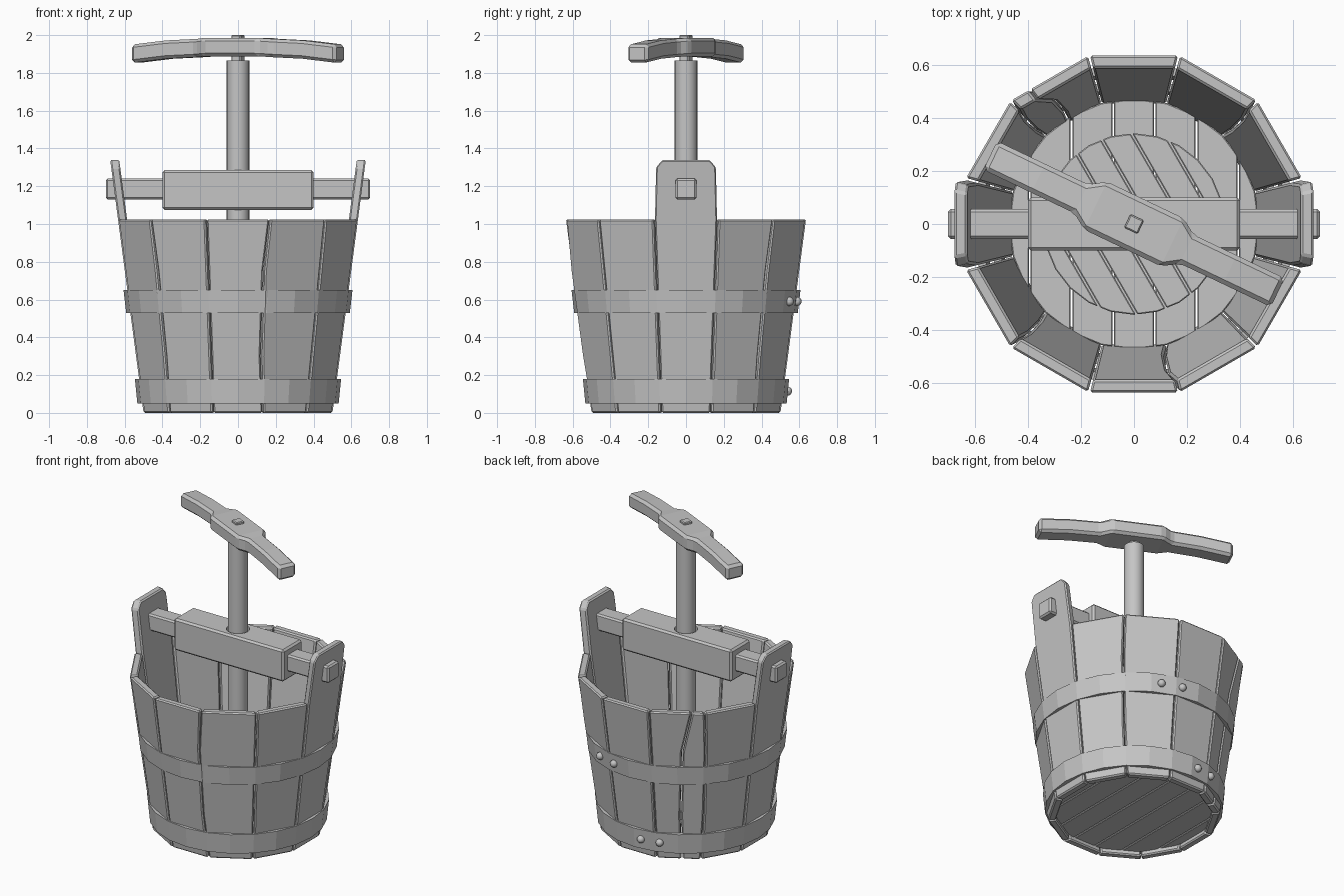
import bpy, bmesh, math
from mathutils import Vector, Matrix

if "Cube" in bpy.data.objects:
    bpy.data.objects.remove(bpy.data.objects["Cube"], do_unlink=True)

GREY = (0.56, 0.56, 0.56, 1)
wood = bpy.data.materials.new("plain_grey")
wood.use_nodes = True
wood.diffuse_color = GREY
wood.node_tree.nodes["Principled BSDF"].inputs["Base Color"].default_value = GREY


def finish(name, bm, bevel=0, smooth=False):
    bmesh.ops.recalc_face_normals(bm, faces=bm.faces[:])
    mesh = bpy.data.meshes.new(name)
    bm.to_mesh(mesh)
    bm.free()
    mesh.materials.append(wood)
    for poly in mesh.polygons:
        poly.use_smooth = smooth and len(poly.vertices) < 5
    obj = bpy.data.objects.new(name, mesh)
    bpy.context.collection.objects.link(obj)
    if bevel:
        mod = obj.modifiers.new("Chamfer", "BEVEL")
        mod.width, mod.segments, mod.limit_method = bevel, 1, "ANGLE"
    return obj


def loft(name, rings, bevel=0, closed=False, matrix=Matrix()):
    """Skin a row of equal rings; capped unless closed into a loop."""
    bm = bmesh.new()
    rows = [[bm.verts.new(matrix @ Vector(p)) for p in ring] for ring in rings]
    n = len(rows[0])
    pairs = list(zip(rows, rows[1:]))
    if closed:
        pairs.append((rows[-1], rows[0]))
    else:
        bm.faces.new(rows[0])
        bm.faces.new(rows[-1])
    for a, b in pairs:
        for i in range(n):
            j = (i + 1) % n
            bm.faces.new((a[i], a[j], b[j], b[i]))
    return finish(name, bm, bevel)


def box(name, x, y, z0, z1, bevel=0, matrix=Matrix()):
    rings = [[(-x, -y, z), (x, -y, z), (x, y, z), (-x, y, z)] for z in (z0, z1)]
    return loft(name, rings, bevel, matrix=matrix)


def cylinder(name, radius, z0, z1, sides, smooth=False):
    bm = bmesh.new()
    bmesh.ops.create_cone(bm, cap_ends=True, segments=sides, radius1=radius, radius2=radius,
                          depth=z1 - z0, matrix=Matrix.Translation((0, 0, (z0 + z1) / 2)))
    return finish(name, bm, smooth=smooth)


def planked_disc(name, radius, z0, z1, plank, angle, sides, gap=0.006):
    """A round board sliced into parallel planks."""
    normal = Vector((math.cos(angle), math.sin(angle), 0))
    count = math.ceil(2 * radius / plank)
    for k in range(count):
        low = (k - count / 2) * plank
        bm = bmesh.new()
        bmesh.ops.create_cone(bm, cap_ends=True, segments=sides, radius1=radius, radius2=radius,
                              depth=z1 - z0, matrix=Matrix.Translation((0, 0, (z0 + z1) / 2)))
        for edge, side in ((low + gap / 2, -1), (low + plank - gap / 2, 1)):
            cut = bmesh.ops.bisect_plane(bm, geom=bm.verts[:] + bm.edges[:] + bm.faces[:],
                                         plane_co=normal * edge, plane_no=normal * side,
                                         clear_outer=True)
            edges = [e for e in cut["geom_cut"] if isinstance(e, bmesh.types.BMEdge)]
            if edges:
                bmesh.ops.edgeloop_fill(bm, edges=edges)
        finish(f"{name}_{k + 1}", bm, 0.004)


# Staves: a tapered ring of twelve boards, two of them tall
STEP = math.pi / 6
HALF = math.tan(STEP / 2)
THICK = 0.048
SEAM_BEND = {9: -0.04, 4: 0.02, 7: 0.02, 1: -0.02}


def wall(z):
    return 0.5 + 0.132 * z


def stave(name, index, rows):
    """Rows are (height, low edge, high edge) with edges across the board."""
    rings = [[(wall(z) - THICK, a * 0.925, z), (wall(z), a, z),
              (wall(z), b, z), (wall(z) - THICK, b * 0.925, z)] for z, a, b in rows]
    loft(name, rings, 0.008, matrix=Matrix.Rotation(index * STEP, 4, "Z"))


def edges_at(index, z):
    bend = 1 if 0.2 < z < 0.9 else 0
    low = -HALF + bend * SEAM_BEND.get((index - 1) % 12, 0)
    high = HALF + bend * SEAM_BEND.get(index, 0)
    return low * wall(z) + 0.004, high * wall(z) - 0.004


for i in range(12):
    rows = [(z, *edges_at(i, z)) for z in (0, 0.3, 0.75, 1.025)]
    if i % 6 == 0:
        rows += [(1.3, -0.16, 0.16), (1.34, -0.125, 0.125)]
        stave("tall_stave", i, rows)
    elif i == 4:
        # One board is split lengthwise by a slanting crack
        crack = (0.02, 0.015, 0.03, 0.09)
        stave("split_stave_wide", i, [(z, a, c - 0.004) for (z, a, b), c in zip(rows, crack)])
        stave("split_stave_narrow", i, [(z, c + 0.004, b) for (z, a, b), c in zip(rows, crack)])
    else:
        stave("stave", i, rows)

# Hoops and their rivets
for name, z0, z1, r0, r1, rivets in (("upper_hoop", 0.53, 0.65, 0.592, 0.606, (66, 79)),
                                     ("lower_hoop", 0.05, 0.18, 0.533, 0.546, (95, 108))):
    rings = []
    for k in range(24):
        c, s = math.cos(k * STEP / 2), math.sin(k * STEP / 2)
        profile = ((r0 - 0.03, z0), (r0, z0), (r1, z1), (r1 - 0.03, z1))
        rings.append([(r * c, r * s, z) for r, z in profile])
    loft(name, rings, closed=True)
    for degrees in rivets:
        a, r = math.radians(degrees), (r0 + r1) / 2
        bm = bmesh.new()
        bmesh.ops.create_uvsphere(bm, u_segments=12, v_segments=8, radius=0.024,
                                  matrix=Matrix.Translation((r * math.cos(a), r * math.sin(a),
                                                             (z0 + z1) / 2)))
        finish("rivet", bm, smooth=True)

# Floor boards and the pressing plate
planked_disc("floor_board", 0.472, 0.03, 0.08, 0.157, 0, 24)
planked_disc("press_board", 0.342, 0.18, 0.24, 0.108, math.radians(30), 24)

# Crossbar with its thick middle block, drilled for the rod
box("crossbar", 0.7, 0.056, 1.13, 1.24, 0.01)
block = box("crossbar_block", 0.4, 0.1, 1.075, 1.285, 0.012)
drill = cylinder("drill_cutter", 0.07, 0.9, 1.5, 16)
drill.hide_render = True
drill.hide_viewport = True
for part in (block, bpy.data.objects["crossbar"]):
    mod = part.modifiers.new("Rod hole", "BOOLEAN")
    mod.operation, mod.object = "DIFFERENCE", drill

# Press rod and the square peg through the handle
cylinder("press_rod", 0.06, 0.2, 1.865, 20, smooth=True)
turn = Matrix.Rotation(math.radians(-25.5), 4, "Z")
box("handle_peg", 0.028, 0.028, 1.85, 2.0, 0.005, turn)

# Drooping handle, wide in the middle
half = [(0.16, 0.1, 1.985), (0.22, 0.06, 1.98), (0.4, 0.06, 1.972), (0.6, 0.06, 1.95)]
stations = [(-s, w, z) for s, w, z in reversed(half)] + half
rings = [[(s, -w, z - 0.097), (s, w, z - 0.097), (s, w, z), (s, -w, z)] for s, w, z in stations]
loft("handle", rings, 0.016, matrix=turn)
